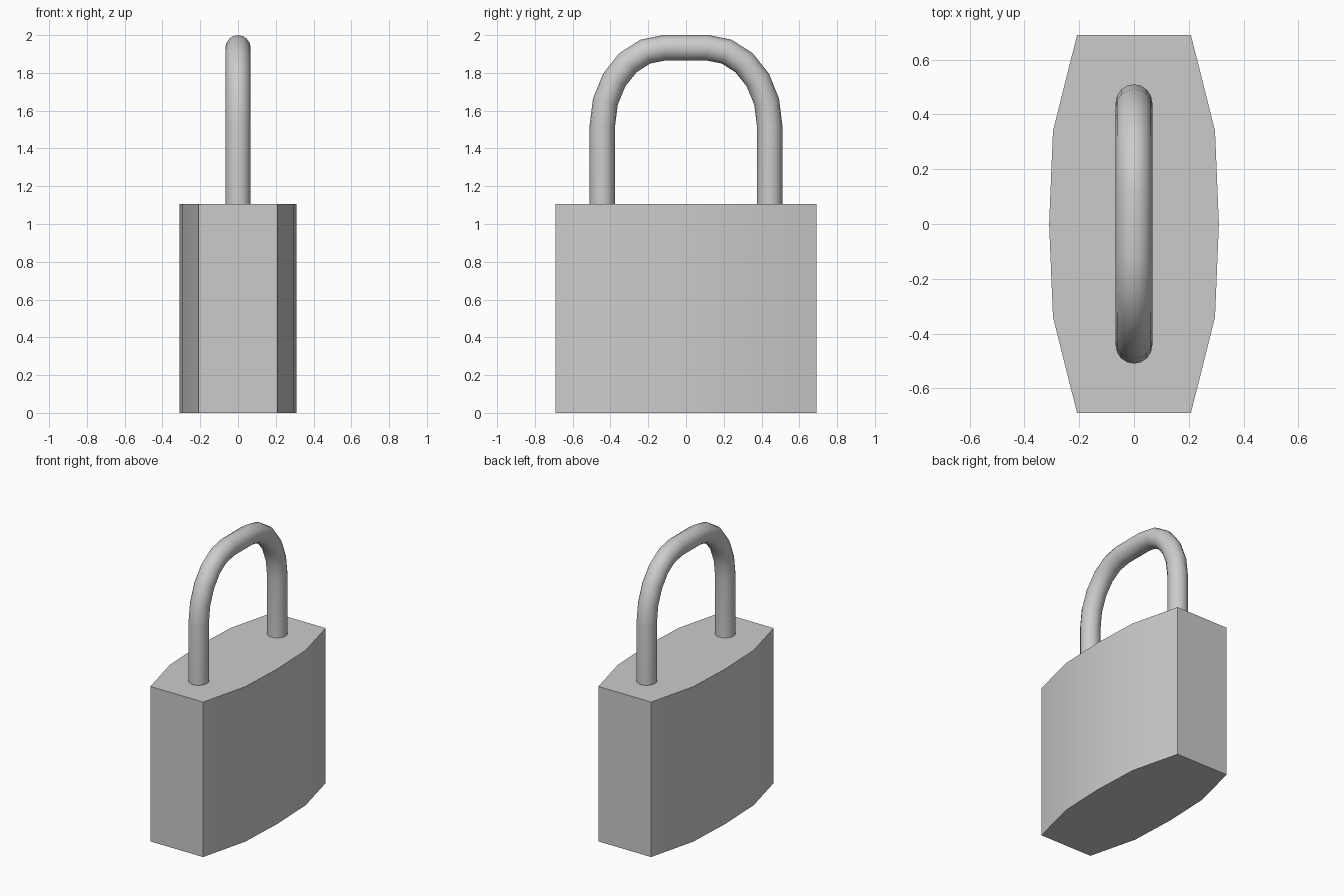
import bpy, bmesh
from math import cos, sin, pi, radians
from mathutils import Vector

if "Cube" in bpy.data.objects:
    bpy.data.objects.remove(bpy.data.objects["Cube"])


def finish(bm, name):
    bmesh.ops.recalc_face_normals(bm, faces=bm.faces)
    mesh = bpy.data.meshes.new(name)
    bm.to_mesh(mesh)
    bm.free()
    ob = bpy.data.objects.new(name, mesh)
    bpy.context.collection.objects.link(ob)
    bpy.ops.object.select_all(action='DESELECT')
    ob.select_set(True)
    bpy.context.view_layer.objects.active = ob
    bpy.ops.object.shade_smooth_by_angle(angle=radians(35))
    return ob


def loft(rings, name):
    bm = bmesh.new()
    loops = [[bm.verts.new(p) for p in ring] for ring in rings]
    n = len(loops[0])
    for a, b in zip(loops, loops[1:]):
        for i in range(n):
            j = (i + 1) % n
            bm.faces.new((a[i], a[j], b[j], b[i]))
    bm.faces.new(loops[0][::-1])
    bm.faces.new(loops[-1])
    return finish(bm, name)


# Lock body: bulged outline extruded upwards
half = [(0.208, -0.69), (0.296, -0.34), (0.31, 0), (0.296, 0.34), (0.208, 0.69)]
outline = half + [(-x, -y) for x, y in half]
loft([[(x, y, z) for x, y in outline] for z in (0, 1.105)], "lock_body")

# Shackle path: two straight legs joined by elliptical corners
R, SIDES = 0.067, 16
side = [(0.443, 1.09)] + [(0.113 + 0.33 * cos(i * pi / 10), 1.52 + 0.413 * sin(i * pi / 10))
                         for i in range(6)]
path = [Vector((0, y, z)) for y, z in side + [(-y, z) for y, z in reversed(side)]]

# Shackle: round section swept along the path with mitred joints
rings = []
for i, p in enumerate(path):
    d_in = (p - path[i - 1]).normalized() if i else Vector((0, 0, 1))
    d_out = (path[i + 1] - p).normalized() if i < len(path) - 1 else Vector((0, 0, -1))
    t = (d_in + d_out).normalized()
    normal = Vector((0, -t.z, t.y)) / t.dot(d_in)
    rings.append([p + R * (cos(a) * Vector((1, 0, 0)) + sin(a) * normal)
                  for a in (2 * pi * k / SIDES for k in range(SIDES))])
loft(rings, "shackle")
